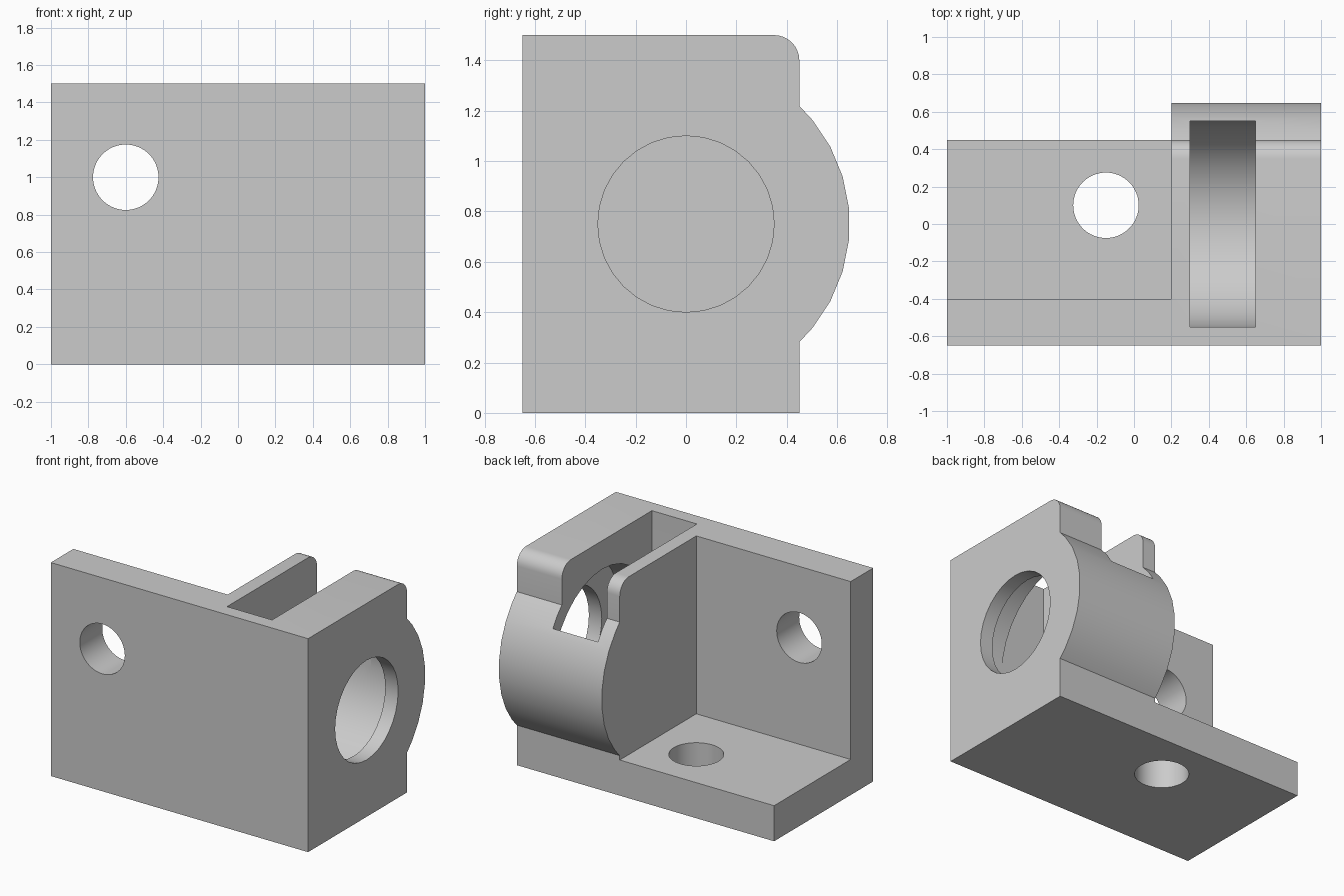
import bpy, bmesh
from math import sin, cos, asin, pi, radians, sqrt
from mathutils import Vector

cube = bpy.data.objects.get("Cube")
if cube:
    bpy.data.objects.remove(cube, do_unlink=True)

grey = bpy.data.materials.new("plain grey")
grey.use_nodes = True
grey.diffuse_color = (0.6, 0.6, 0.6, 1)
grey.node_tree.nodes["Principled BSDF"].inputs["Base Color"].default_value = (0.6, 0.6, 0.6, 1)


def extrude(name, points, offset):
    """Solid made by sweeping a flat outline along an offset."""
    bm = bmesh.new()
    face = bm.faces.new([bm.verts.new(p) for p in points])
    swept = bmesh.ops.extrude_face_region(bm, geom=[face])["geom"]
    bmesh.ops.translate(bm, vec=Vector(offset),
                        verts=[v for v in swept if isinstance(v, bmesh.types.BMVert)])
    bmesh.ops.recalc_face_normals(bm, faces=bm.faces)
    mesh = bpy.data.meshes.new(name)
    bm.to_mesh(mesh)
    bm.free()
    mesh.materials.append(grey)
    obj = bpy.data.objects.new(name, mesh)
    bpy.context.collection.objects.link(obj)
    return obj


def along_x(name, outline, x0, x1):
    return extrude(name, [(x0, y, z) for y, z in outline], (x1 - x0, 0, 0))


def arc(cy, cz, r, start, end, steps):
    angles = [start + (end - start) * i / steps for i in range(steps + 1)]
    return [(cy + r * cos(a), cz + r * sin(a)) for a in angles]


def circle(cy, cz, r, sides):
    return arc(cy, cz, r, 0, 2 * pi, sides)[:-1]


def combine(target, tool, operation):
    mod = target.modifiers.new("cut", 'BOOLEAN')
    mod.operation, mod.solver, mod.object = operation, 'EXACT', tool
    bpy.context.view_layer.objects.active = target
    bpy.ops.object.modifier_apply(modifier=mod.name)
    bpy.data.objects.remove(tool, do_unlink=True)


FRONT, BACK, TOP, AXIS, BULGE, BORE = -0.65, 0.45, 1.5, 0.75, 0.65, 0.55

# housing block: rounded top corner and a round bulge at the back
half = asin(sqrt(BULGE ** 2 - BACK ** 2) / BULGE)
step = radians(11.25)
angles = [-half] + [step * (i + 0.5) for i in range(-4, 4)] + [half]
bulge = [(BULGE * cos(a), AXIS + BULGE * sin(a)) for a in angles]
corner = arc(BACK - 0.1, TOP - 0.1, 0.1, 0, pi / 2, 8)
outline = [(FRONT, 0), (BACK, 0)] + bulge + corner + [(FRONT, TOP)]
bracket = along_x("bracket", outline, 0.2, 1)

# angle plate: floor and upright wall
plate = [(FRONT, 0), (BACK, 0), (BACK, 0.25), (-0.4, 0.25), (-0.4, TOP), (FRONT, TOP)]
combine(bracket, along_x("angle_plate", plate, -1, 0.2), 'UNION')

# slot with a round bottom, open at the top
slot = arc(0, AXIS, BORE, pi, 2 * pi, 16) + [(BORE, TOP + 0.1), (-BORE, TOP + 0.1)]
combine(bracket, along_x("slot", slot, 0.3, 0.65), 'DIFFERENCE')

# inner chamber and the smaller side opening
combine(bracket, along_x("chamber", circle(0, AXIS, BORE, 32), 0.6, 0.9), 'DIFFERENCE')
combine(bracket, along_x("side_opening", circle(0, AXIS, 0.35, 32), 0.8, 1.1), 'DIFFERENCE')

# screw holes in the wall and the floor
ring = circle(0, 0, 0.175, 64)
wall_hole = extrude("wall_hole", [(u - 0.6, -0.8, v + 1) for u, v in ring], (0, 0.6, 0))
combine(bracket, wall_hole, 'DIFFERENCE')
floor_hole = extrude("floor_hole", [(u - 0.15, v + 0.1, -0.1) for u, v in ring], (0, 0, 0.5))
combine(bracket, floor_hole, 'DIFFERENCE')

# smooth the curves, keep the edges sharp
bpy.ops.object.select_all(action='DESELECT')
bracket.select_set(True)
bpy.context.view_layer.objects.active = bracket
bpy.ops.object.shade_smooth_by_angle(angle=radians(25))
